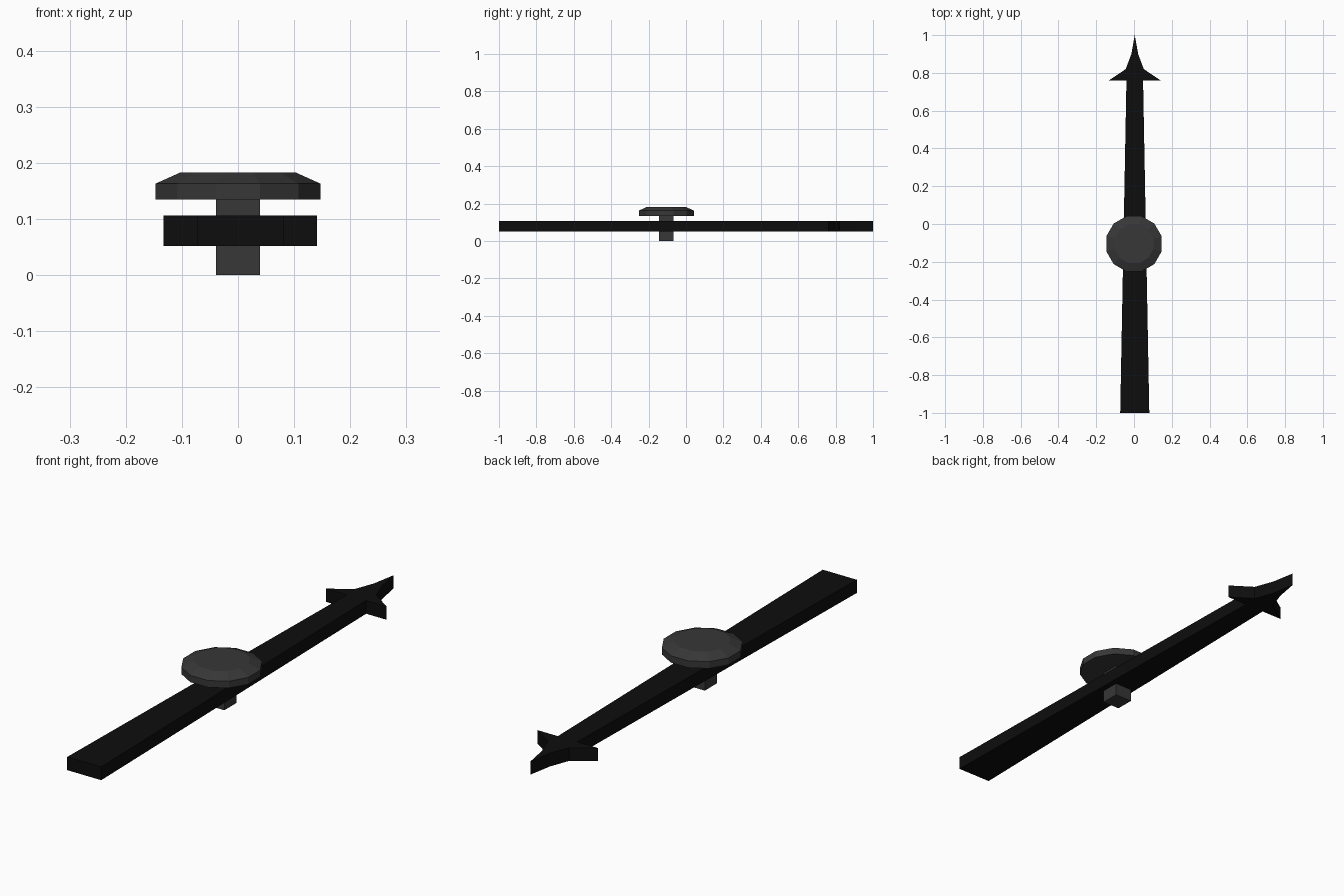
import bpy, bmesh, math
from mathutils import Matrix

if "Cube" in bpy.data.objects:
    bpy.data.objects.remove(bpy.data.objects["Cube"])


def material(name, value):
    m = bpy.data.materials.new(name)
    m.diffuse_color = (value, value, value, 1)
    m.use_nodes = True
    m.node_tree.nodes["Principled BSDF"].inputs["Base Color"].default_value = m.diffuse_color
    return m


black = material("black", 0.004)
charcoal = material("charcoal", 0.038)


def finish(bm, name, mat):
    bmesh.ops.recalc_face_normals(bm, faces=bm.faces)
    me = bpy.data.meshes.new(name)
    bm.to_mesh(me)
    bm.free()
    me.materials.append(mat)
    ob = bpy.data.objects.new(name, me)
    bpy.context.collection.objects.link(ob)
    return ob


# Clock hand: mirrored half outline, extruded upwards
CX, Z0, Z1 = 0.004, 0.052, 0.106
half = [(0.077, -1), (0.044, 0.76), (0.137, 0.76), (0.048, 0.82), (0.018, 0.90)]
outline = half + [(0, 1)] + [(-x, y) for x, y in reversed(half)]
bm = bmesh.new()
face = bm.faces.new([bm.verts.new((CX + x, y, Z0)) for x, y in outline])
ext = bmesh.ops.extrude_face_region(bm, geom=[face], use_keep_orig=True)
top = [g for g in ext["geom"] if isinstance(g, bmesh.types.BMVert)]
bmesh.ops.translate(bm, verts=top, vec=(0, 0, Z1 - Z0))
finish(bm, "clock_hand", black)

# Twelve-sided cap with a bevelled upper rim, flats facing the axes
PIVOT_Y = -0.105
bm = bmesh.new()
rings = []
for r, z in [(0.152, 0.135), (0.152, 0.163), (0.106, 0.183)]:
    angles = [math.radians(15 + 30 * i) for i in range(12)]
    rings.append([bm.verts.new((r * math.cos(a), PIVOT_Y + r * math.sin(a), z))
                  for a in angles])
for lo, hi in zip(rings, rings[1:]):
    for i in range(12):
        j = (i + 1) % 12
        bm.faces.new((lo[i], lo[j], hi[j], hi[i]))
bm.faces.new(rings[0])
bm.faces.new(rings[-1])
finish(bm, "pivot_cap", charcoal)

# Square pivot post
bm = bmesh.new()
bmesh.ops.create_cube(bm, size=1, matrix=Matrix.Translation((0, PIVOT_Y, 0.0685))
                      @ Matrix.Diagonal((0.078, 0.078, 0.137, 1)))
finish(bm, "pivot_post", charcoal)
